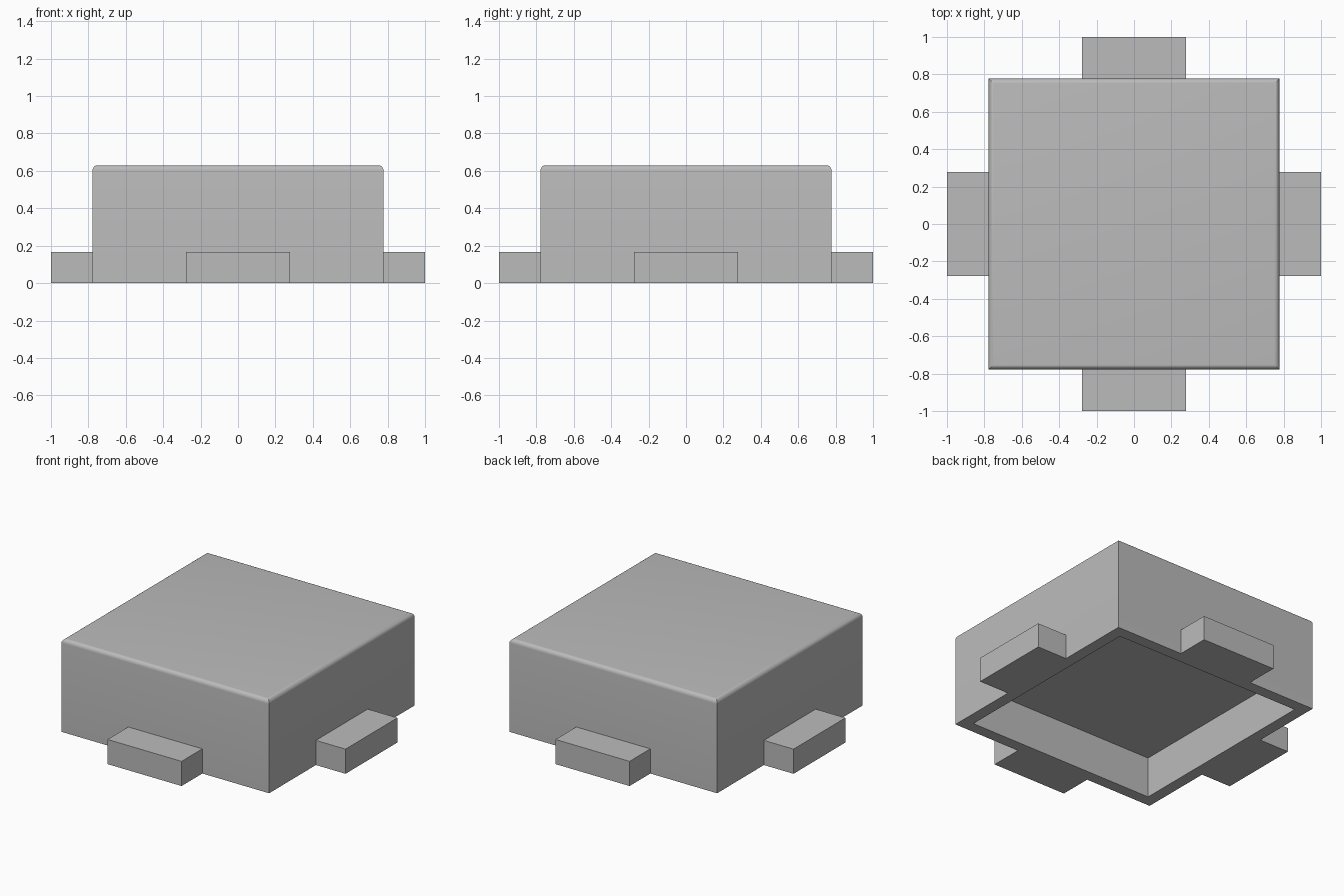
import bpy
import bmesh
import math
from mathutils import Matrix

default = bpy.data.objects.get("Cube")
if default:
    bpy.data.objects.remove(default, do_unlink=True)

HALF = 0.778      # half width of the body
HEIGHT = 0.63
WALL = 0.111      # rim width around the hollow
HOLLOW = 0.275    # depth of the hollow underneath
FILLET = 0.028
TAB_WIDTH, TAB_HEIGHT = 0.555, 0.167

grey = bpy.data.materials.new("plain grey")
grey.use_nodes = True
colour = (0.5, 0.5, 0.5, 1)
grey.diffuse_color = colour
grey.node_tree.nodes["Principled BSDF"].inputs["Base Color"].default_value = colour


def box(bm, size, centre):
    matrix = Matrix.Translation(centre) @ Matrix.Diagonal((*size, 1))
    bmesh.ops.create_cube(bm, size=1, matrix=matrix)


def finish(bm, name):
    bmesh.ops.recalc_face_normals(bm, faces=bm.faces)
    mesh = bpy.data.meshes.new(name)
    bm.to_mesh(mesh)
    bm.free()
    mesh.materials.append(grey)
    obj = bpy.data.objects.new(name, mesh)
    bpy.context.collection.objects.link(obj)
    return obj


# Body: block with a hollow underside and rounded top edges
bm = bmesh.new()
box(bm, (2 * HALF, 2 * HALF, HEIGHT), (0, 0, HEIGHT / 2))
bottom = min(bm.faces, key=lambda f: f.calc_center_median().z)
bmesh.ops.inset_region(bm, faces=[bottom], thickness=WALL)
ceiling = bmesh.ops.extrude_discrete_faces(bm, faces=[bottom])["faces"][0]
bmesh.ops.translate(bm, verts=ceiling.verts, vec=(0, 0, HOLLOW))
top_edges = [e for e in bm.edges if all(v.co.z > HEIGHT - 0.01 for v in e.verts)]
bmesh.ops.bevel(bm, geom=top_edges, offset=FILLET, segments=6, profile=0.5,
                affect='EDGES')
body = finish(bm, "body")
bpy.ops.object.select_all(action='DESELECT')
body.select_set(True)
bpy.context.view_layer.objects.active = body
bpy.ops.object.shade_smooth_by_angle(angle=math.radians(30))

# Tabs: one low block centred on each side wall
tab_length = 1 - HALF
for i, side in enumerate(("left", "back", "right", "front")):
    bm = bmesh.new()
    box(bm, (tab_length, TAB_WIDTH, TAB_HEIGHT),
        (HALF + tab_length / 2, 0, TAB_HEIGHT / 2))
    bm.transform(Matrix.Rotation(i * math.pi / 2, 4, 'Z'))
    finish(bm, side + "_tab")
